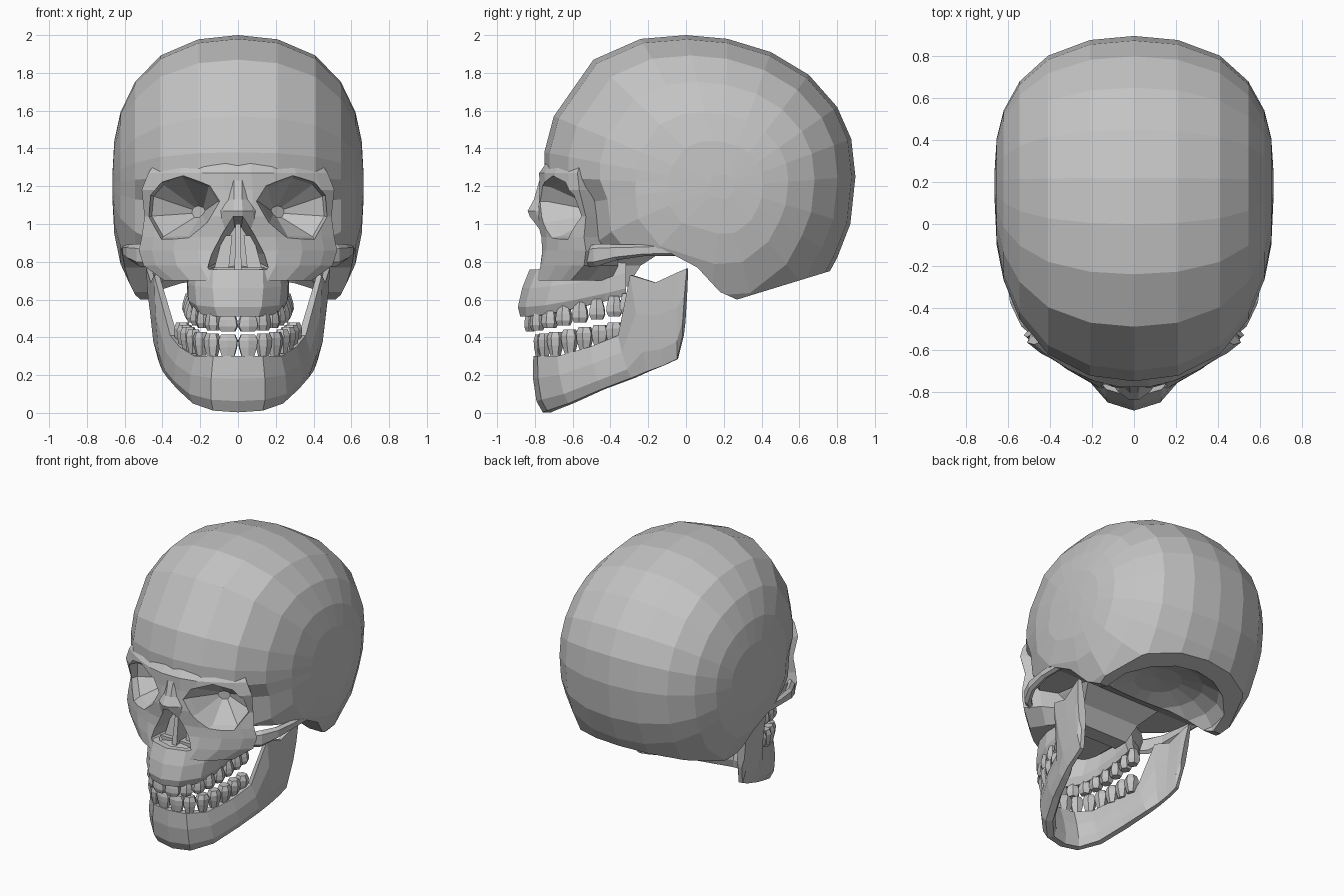
import bpy, bmesh, math
from mathutils import Vector

if "Cube" in bpy.data.objects:
    bpy.data.objects.remove(bpy.data.objects["Cube"])

bone = bpy.data.materials.new("bone grey")
bone.use_nodes = True
bone.diffuse_color = (0.55, 0.55, 0.55, 1)
bone.node_tree.nodes["Principled BSDF"].inputs["Base Color"].default_value = (0.55, 0.55, 0.55, 1)


def add_loft(bm, rings):
    """Closed solid through rings with equal point counts."""
    rows = [[bm.verts.new(p) for p in ring] for ring in rings]
    n = len(rows[0])
    for a, b in zip(rows, rows[1:]):
        for i in range(n):
            j = (i + 1) % n
            bm.faces.new((a[i], a[j], b[j], b[i]))
    bm.faces.new(rows[0])
    bm.faces.new(rows[-1])


def finish(name, bm):
    bmesh.ops.recalc_face_normals(bm, faces=bm.faces)
    mesh = bpy.data.meshes.new(name)
    bm.to_mesh(mesh)
    bm.free()
    mesh.materials.append(bone)
    obj = bpy.data.objects.new(name, mesh)
    bpy.context.collection.objects.link(obj)
    return obj


def loft(name, rings):
    bm = bmesh.new()
    add_loft(bm, rings)
    return finish(name, bm)


def flip(rings, side):
    return [[Vector((p[0] * side, p[1], p[2])) for p in r] for r in rings]


def box_ring(x0, x1, y0, y1, z):
    return [Vector(p) for p in ((x0, y0, z), (x1, y0, z), (x1, y1, z), (x0, y1, z))]


def outward(t):
    return Vector((t.y, -t.x, 0)).normalized()


def cut(obj, cutters):
    bpy.context.view_layer.objects.active = obj
    for c in cutters:
        mod = obj.modifiers.new("cut", "BOOLEAN")
        mod.operation = "DIFFERENCE"
        mod.solver = "EXACT"
        mod.object = c
        bpy.ops.object.modifier_apply(modifier=mod.name)


def jaw_sweep(name, half):
    """Arch of upright sections: bottom point, top point, half thickness."""
    st = [(-b[0], *b[1:3], -b[3], *b[4:]) for b in reversed(half[1:])] + half
    low = [Vector(s[:3]) for s in st]
    top = [Vector(s[3:6]) for s in st]
    rings = []
    for i, s in enumerate(st):
        a, b = max(i - 1, 0), min(i + 1, len(st) - 1)
        n = outward(low[b] + top[b] - low[a] - top[a]) * s[6]
        l, u = low[i], top[i]
        q = lambda f, k: l.lerp(u, f) + n * k
        rings.append([q(0, .5), q(.2, 1), q(.6, .95), q(1, .5),
                      q(1, -.5), q(.6, -.95), q(.2, -1), q(0, -.5)])
    return loft(name, rings)


# Cranium: the middle outline shrinks towards each temple, fuller below the brow
outline = [(-.75, 1.25), (-.75, 1.38), (-.7, 1.57), (-.49, 1.87), (-.24, 1.98), (0, 2),
           (.22, 1.98), (.45, 1.91), (.65, 1.79), (.8, 1.62), (.875, 1.45), (.897, 1.25),
           (.87, 1), (.8, .82), (.68, .6), (.4, .38), (.1, .36), (-.2, .55), (-.44, .85),
           (-.47, 1.1)]
steps = [(0, 1), (.21, .972), (.41, .865), (.545, .69), (.622, .49), (.655, .3), (.665, .08)]
steps = [(-x, s) for x, s in reversed(steps[1:])] + steps
rings = []
for x, s in steps:
    full = .4 * math.sqrt(1 - s)
    rings.append([Vector((x, .2 + (y - .2 - (full if y < -.1 and z < 1.2 else 0)) * s,
                          1.2 + (z - 1.2) * s)) for y, z in outline])
cranium = loft("cranium", rings)

# Cutters for the base of the cranium
floor = [(-1.2, .9), (-.5, .9), (-.13, .87), (.06, .77), (.18, .64), (.27, .6),
         (.76, .75), (1.2, .88), (1.2, .1), (-1.2, .1)]
floor_cutter = loft("floor_cutter", [[Vector((x, y, z)) for y, z in floor] for x in (-1, 1)])
bm = bmesh.new()
bmesh.ops.create_uvsphere(bm, u_segments=16, v_segments=9, radius=1)
for v in bm.verts:
    v.co = Vector((v.co.x * .47, .25 + v.co.y * .46, .6 + v.co.z * .24))
hollow_cutter = finish("hollow_cutter", bm)

# Eye socket cutters: bevelled rim, rounded hollow, tapering to the back
rim = [(.455, 1.15), (.4, 1.215), (.29, 1.25), (.15, 1.2), (.1, 1.12), (.165, 1.01),
       (.26, .93), (.4, .925), (.465, 1.04)]
eye, apex = Vector((.29, 0, 1.08)), Vector((.19, -.42, 1.06))
sockets = []
for side in (1, -1):
    def rim_ring(scale, dy):
        pts = [(eye.x + (x - eye.x) * scale, eye.z + (z - eye.z) * scale) for x, z in rim]
        return [Vector((x, -.78 + 1.1 * x * x + dy, z)) for x, z in pts]
    edge = rim_ring(.95, .04)
    rings = [[Vector((p.x, -1.1, p.z)) for p in rim_ring(1.05, 0)], rim_ring(1.04, -.02), edge,
             [p.lerp(apex, .5) + (p - apex).normalized() * .05 for p in edge],
             [p.lerp(apex, .8) for p in edge]]
    sockets.append(loft("socket_cutter", flip(rings, side)))

# Nose opening cutter
half_nose = [(.025, 1.04), (.085, .945), (.14, .84), (.16, .77), (.13, .73), (.04, .745)]
nose = half_nose + [(-x, z) for x, z in reversed(half_nose)]
nose_cutter = loft("nose_cutter", [[Vector((x * s, y, .85 + (z - .85) * s)) for x, z in nose]
                                   for y, s in ((-1.1, 1), (-.76, 1), (-.56, .7))])

# Face: levels of height, half width, front depth and side depth
levels = [(1.35, .42, -.725, -.55), (1.27, .475, -.782, -.575), (1.18, .51, -.78, -.565),
          (1.04, .495, -.79, -.53), (.93, .51, -.775, -.54), (.86, .525, -.78, -.53),
          (.78, .5, -.8, -.54), (.7, .39, -.82, -.61)]
rings = []
for z, w, f, s in levels:
    half = [(w * t, f + (s - f) * t * t) for t in (.15, .4, .65, .87, 1)]
    half += [(w * .84, s + .09), (w * .5, -.36)]
    rings.append([Vector((x, y, z)) for x, y in half]
                 + [Vector((-x, y, z)) for x, y in reversed(half)])
face = loft("face", rings)

# Nasal bones, cut by the nose opening
nasal = loft("nasal_bones", [[Vector(p) for p in ((-w, y + .1, z), (-w * .65, y + .04, z),
                                                 (-w * .2, y, z), (w * .2, y, z),
                                                 (w * .65, y + .04, z), (w, y + .1, z))]
                             for z, w, y in ((1.27, .13, -.765), (1.2, .1, -.785),
                                             (1.13, .1, -.805), (1.07, .12, -.838),
                                             (1.02, .13, -.82), (.94, .15, -.785))])
cut(cranium, [floor_cutter, hollow_cutter] + sockets)
cut(face, sockets + [nose_cutter])
cut(nasal, [nose_cutter])

# Septum and inner ridges of the nose
loft("nasal_septum", [box_ring(-.02, .02, -.74, -.5, .72), box_ring(-.012, .012, -.7, -.5, 1)])
for side in (1, -1):
    loft("nasal_ridge", flip([box_ring(.05, .13, -.67, -.5, .75),
                              box_ring(.03, .08, -.64, -.5, .94)], side))

# Cheek arches
arch = [(.43, -.55, .825, .05), (.52, -.475, .835, .06), (.57, -.37, .85, .042),
        (.59, -.22, .86, .03), (.59, -.06, .865, .035), (.56, .1, .865, .05)]
mids = [Vector(a[:3]) for a in arch]
for side in (1, -1):
    rings = []
    for i, (x, y, z, h) in enumerate(arch):
        n = outward(mids[min(i + 1, len(arch) - 1)] - mids[max(i - 1, 0)]) * .022
        rings.append([mids[i] + n * a + Vector((0, 0, b * h)) for a, b in
                      ((-1, -.7), (0, -1), (1, -.6), (1, .6), (0, 1), (-1, .7))])
    loft("cheek_arch", flip(rings, side))

# Upper jaw with palate, and the flaring base behind it
jaw_sweep("upper_jaw", [(0, -.855, .51, 0, -.805, .76, .045), (.095, -.825, .51, .12, -.77, .76, .045),
                        (.175, -.735, .52, .2, -.67, .77, .045), (.22, -.6, .55, .235, -.56, .78, .04),
                        (.235, -.43, .59, .235, -.43, .8, .035), (.235, -.32, .62, .22, -.32, .82, .03)])
loft("palate", [box_ring(-.18, .18, -.7, -.33, .69), box_ring(-.2, .2, -.7, -.32, .77)])
loft("sphenoid", [box_ring(-.19, .19, -.42, -.31, .67), box_ring(-.23, .23, -.46, -.24, .78),
                  box_ring(-.31, .31, -.48, -.1, .87), box_ring(-.36, .36, -.48, .02, .95)])

# Lower jaw: chin, body, then the rising branch
jaw_sweep("lower_jaw", [(0, -.735, .003, 0, -.785, .3, .047), (.12, -.715, .012, .12, -.765, .3, .047),
                        (.22, -.61, .05, .21, -.67, .3, .047), (.3, -.44, .125, .29, -.5, .35, .045),
                        (.355, -.28, .185, .34, -.35, .41, .042), (.385, -.2, .22, .43, -.29, .73, .03),
                        (.4, -.12, .25, .45, -.16, .69, .025), (.41, -.045, .285, .465, -.04, .745, .028),
                        (.425, -.015, .41, .475, .008, .765, .025)])


# Teeth: six-sided pegs along each dental arch
def teeth(name, path, tip0, rise, length):
    bm = bmesh.new()
    for i, (x, y) in enumerate(path):
        a = path[i - 1] if i else (-x, y)
        b = path[min(i + 1, len(path) - 1)]
        t = Vector((b[0] - a[0], b[1] - a[1], 0)).normalized()
        n = outward(t)
        w, d = (.05, .032) if i == 0 else (.041, .034 + .003 * min(i, 4))
        tip = tip0 + rise * (y - path[0][1])
        rings = []
        for f, s in ((0, .72), (.25, 1), (.55, .92), (1, .6)):
            mid = Vector((x, y, tip + length * f))
            rings.append([mid + t * w * s * u + n * d * s * v for u, v in
                          ((-1, -.5), (0, -1), (1, -.5), (1, .6), (0, 1), (-1, .6))])
        for side in (1, -1):
            add_loft(bm, flip(rings, side))
    finish(name, bm)


teeth("upper_teeth", [(.052, -.825), (.13, -.785), (.182, -.72), (.212, -.645), (.23, -.56),
                      (.24, -.47), (.245, -.38), (.25, -.31)], .43, .18, .11)
teeth("lower_teeth", [(.052, -.775), (.135, -.75), (.195, -.69), (.235, -.615), (.262, -.535),
                      (.28, -.455), (.295, -.38)], .415, .16, -.125)

# Remove the cutters
for c in [floor_cutter, hollow_cutter, nose_cutter] + sockets:
    bpy.data.objects.remove(c)
